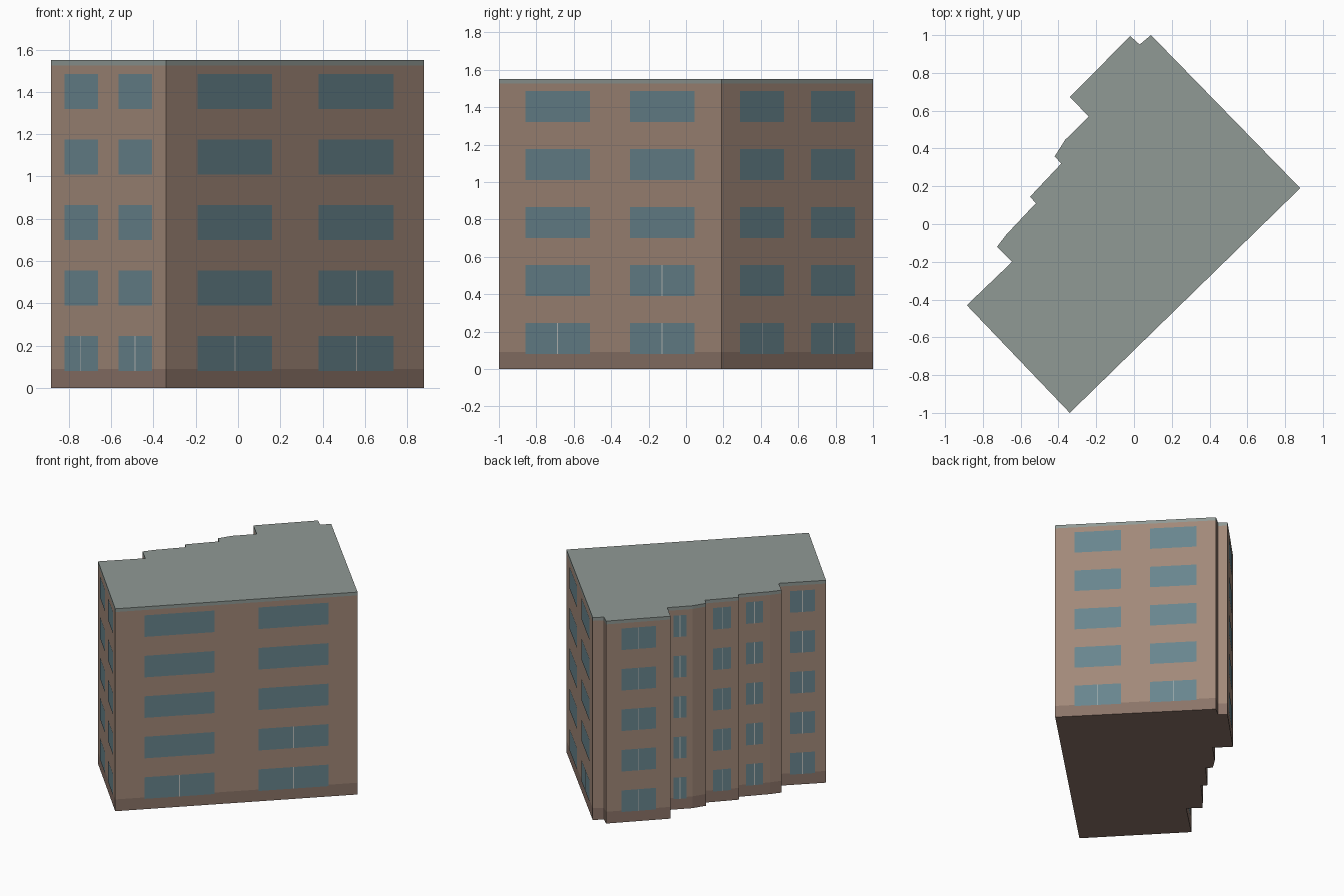
import bpy
import bmesh
from mathutils import Vector

if "Cube" in bpy.data.objects:
    bpy.data.objects.remove(bpy.data.objects["Cube"])

# Footprint, counter-clockwise from the front corner
PLAN = [Vector(p) for p in [
    (-0.34, -1.0), (0.88, 0.19), (0.09, 1.0), (0.03, 0.95), (-0.02, 0.995),
    (-0.34, 0.672), (-0.24, 0.57), (-0.365, 0.445), (-0.42, 0.358), (-0.385, 0.32),
    (-0.55, 0.145), (-0.52, 0.11), (-0.675, -0.055), (-0.725, -0.12),
    (-0.645, -0.20), (-0.885, -0.43)]]
BASE, EAVE, TOP = 0.09, 1.525, 1.55


def material(name, rgb):
    m = bpy.data.materials.new(name)
    m.diffuse_color = (*rgb, 1)
    m.use_nodes = True
    m.node_tree.nodes["Principled BSDF"].inputs["Base Color"].default_value = m.diffuse_color
    return m


def add_object(name, bm, mat):
    mesh = bpy.data.meshes.new(name)
    bm.to_mesh(mesh)
    bm.free()
    mesh.materials.append(mat)
    obj = bpy.data.objects.new(name, mesh)
    bpy.context.collection.objects.link(obj)


def shell(name, z0, z1, mat, floor=False, lid=False):
    """Ring of walls over the footprint, optionally closed below or above."""
    bm = bmesh.new()
    low = [bm.verts.new((p.x, p.y, z0)) for p in PLAN]
    high = [bm.verts.new((p.x, p.y, z1)) for p in PLAN]
    n = len(PLAN)
    for i in range(n):
        j = (i + 1) % n
        bm.faces.new((low[i], low[j], high[j], high[i]))
    if floor:
        bm.faces.new(low[::-1])
    if lid:
        bm.faces.new(high)
    add_object(name, bm, mat)


def panel(bm, edge, t0, t1, z0, z1, out):
    """Flat quad lying just outside one wall of the footprint."""
    a, b = PLAN[edge], PLAN[(edge + 1) % len(PLAN)]
    d = b - a
    off = Vector((d.y, -d.x)).normalized() * out
    p, q = a + d * t0 + off, a + d * t1 + off
    bm.faces.new([bm.verts.new(c) for c in (
        (p.x, p.y, z0), (q.x, q.y, z0), (q.x, q.y, z1), (p.x, p.y, z1))])


brick = material("brick", (0.36, 0.25, 0.19))
stone = material("plinth_stone", (0.26, 0.175, 0.14))
slate = material("roof_slate", (0.28, 0.32, 0.30))
glass = material("window_glass", (0.14, 0.235, 0.27))
frame = material("window_frame", (0.50, 0.52, 0.50))

# Building body
shell("plinth", 0, BASE, stone, floor=True)
shell("walls", BASE, EAVE, brick)
shell("roof_cap", EAVE, TOP, slate, lid=True)

# Windows: two bays on the plain sides, one bay on each stepped back wall
PAIR = [(0.12, 0.41), (0.59, 0.88)]
SINGLE = [(0.24, 0.77)]
bays = {0: PAIR, 1: PAIR, 15: PAIR}
bays.update({e: SINGLE for e in (4, 6, 9, 11, 14)})

panes, bars = bmesh.new(), bmesh.new()
for edge, spans in bays.items():
    length = (PLAN[(edge + 1) % len(PLAN)] - PLAN[edge]).length
    for k, (t0, t1) in enumerate(spans):
        for storey in range(5):
            z0 = 0.08 + 0.31 * storey
            z1 = z0 + 0.165
            panel(panes, edge, t0, t1, z0, z1, 0.002)
            # Centre bars: all back windows, lowest storeys elsewhere
            if len(spans) == 1 or storey == 0 or (edge == 0 and k == 1 and storey == 1):
                mid, half = (t0 + t1) / 2, 0.003 / length
                panel(bars, edge, mid - half, mid + half, z0, z1, 0.004)
add_object("window_panes", panes, glass)
add_object("window_bars", bars, frame)
